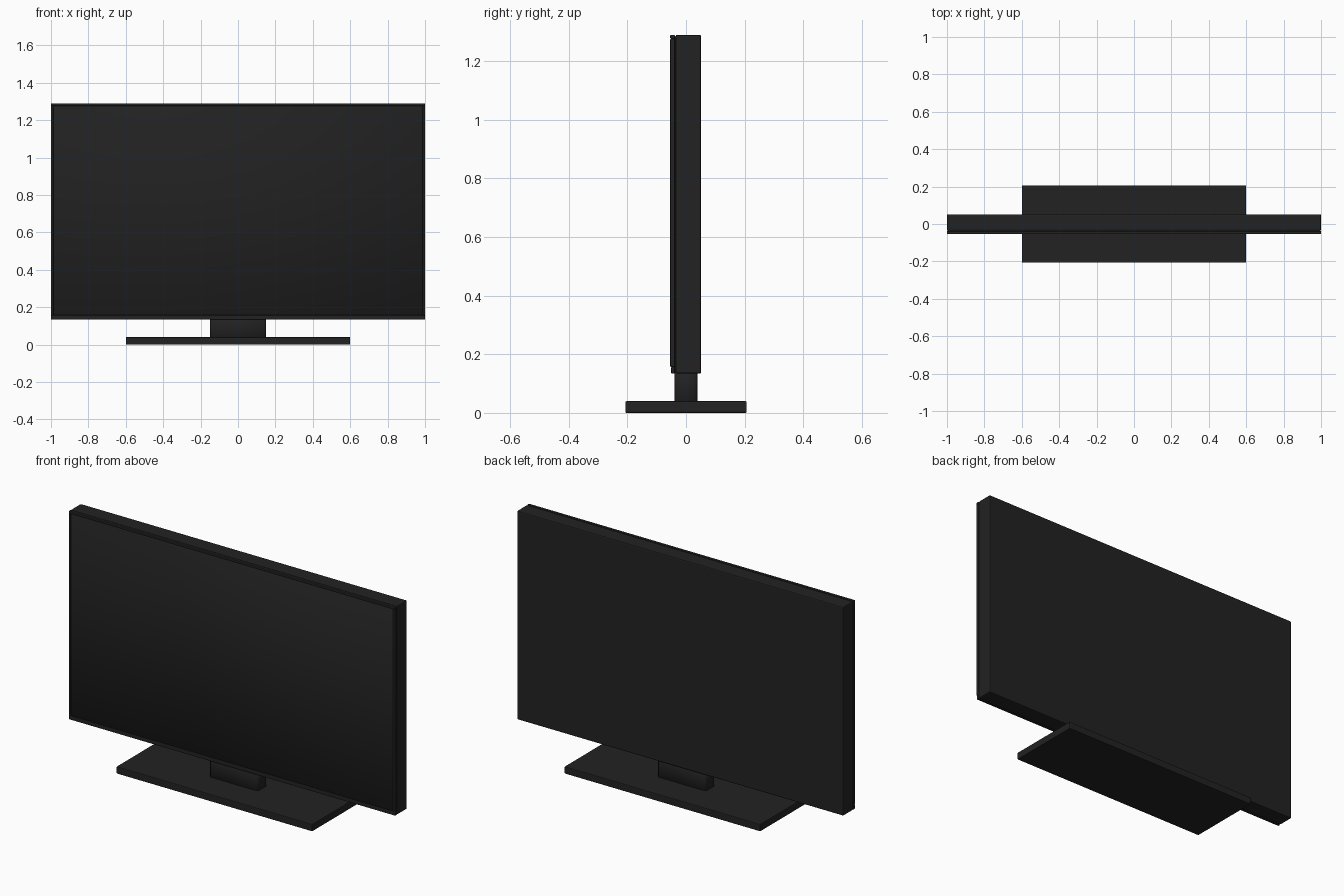
import bpy
import bmesh
from mathutils import Vector

cube = bpy.data.objects.get("Cube")
if cube:
    bpy.data.objects.remove(cube, do_unlink=True)


def material(name, rgb, roughness):
    m = bpy.data.materials.new(name)
    m.use_nodes = True
    m.diffuse_color = (*rgb, 1)
    node = next(n for n in m.node_tree.nodes if n.type == "BSDF_PRINCIPLED")
    node.inputs["Base Color"].default_value = (*rgb, 1)
    node.inputs["Roughness"].default_value = roughness
    return m


black = material("black plastic", (0.016, 0.016, 0.016), 0.5)
glass = material("dark screen", (0.015, 0.015, 0.015), 0.5)


def box(name, low, high, mat, bevel=0.004, segments=2, soft=False):
    """Rounded box between two corners; soft blends shading over whole faces."""
    low, high = Vector(low), Vector(high)
    bm = bmesh.new()
    bmesh.ops.create_cube(bm, size=1)
    for v in bm.verts:
        v.co = (low + high) / 2 + v.co * (high - low)
    bmesh.ops.bevel(bm, geom=bm.edges[:], offset=bevel, segments=segments,
                    profile=0.5, affect="EDGES")
    for f in bm.faces:
        f.smooth = soft
    mesh = bpy.data.meshes.new(name)
    bm.to_mesh(mesh)
    bm.free()
    mesh.materials.append(mat)
    ob = bpy.data.objects.new(name, mesh)
    bpy.context.collection.objects.link(ob)
    return ob


# Stand
box("stand_base", (-0.6, -0.207, 0), (0.6, 0.207, 0.04), black)
box("stand_neck", (-0.15, -0.04, 0.03), (0.15, 0.04, 0.16), black, 0.01, 1, soft=True)

# Housing, with a narrow seam behind the front frame
bottom, top = 0.134, 1.29
box("rear_housing", (-1, -0.036, bottom), (1, 0.052, top), black, 0.006)
box("seam_core", (-0.994, -0.045, bottom + 0.006), (0.994, -0.03, top - 0.006), black, 0.002)

# Front frame bars
front, back = -0.054, -0.038
sill, head = 0.157, 1.277
box("frame_top", (-1, front, head), (1, back, top), black, 0.003)
box("frame_bottom", (-1, front + 0.003, bottom), (1, back, sill), black, 0.003)
for side, x in (("right", -1), ("left", 1)):
    inner = x * 0.987
    box("frame_" + side, (min(x, inner), front, sill), (max(x, inner), back, head),
        black, 0.003)

# Screen
box("screen", (-0.987, front + 0.002, sill), (0.987, -0.04, head), glass, 0.002, 1, soft=True)
